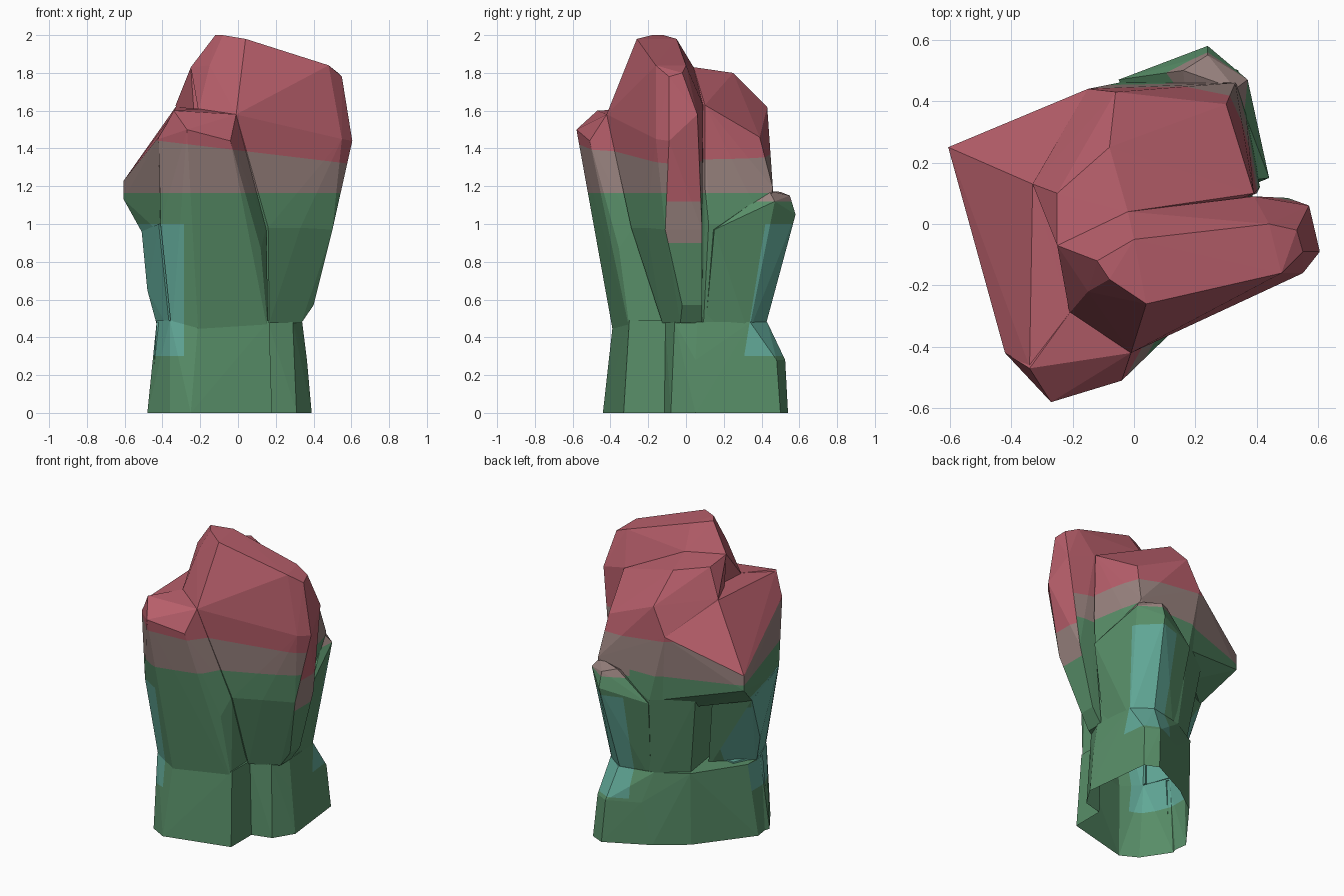
import bpy, bmesh
from mathutils import Vector

if "Cube" in bpy.data.objects:
    bpy.data.objects.remove(bpy.data.objects["Cube"])


def material(name, rgb):
    lin = [((c / 255 + 0.055) / 1.055) ** 2.4 for c in rgb]
    m = bpy.data.materials.new(name)
    m.diffuse_color = (*lin, 1)
    m.use_nodes = True
    m.node_tree.nodes["Principled BSDF"].inputs["Base Color"].default_value = m.diffuse_color
    return m


def chunk(name, points):
    """One faceted stone block: the convex hull of its corner points."""
    bm = bmesh.new()
    for p in points:
        bm.verts.new(p)
    res = bmesh.ops.convex_hull(bm, input=bm.verts[:])
    junk = set(res["geom_interior"] + res["geom_unused"])
    bmesh.ops.delete(bm, geom=[g for g in junk if isinstance(g, bmesh.types.BMVert)],
                     context='VERTS')
    bmesh.ops.recalc_face_normals(bm, faces=bm.faces[:])
    me = bpy.data.meshes.new(name)
    bm.to_mesh(me)
    bm.free()
    ob = bpy.data.objects.new(name, me)
    bpy.context.collection.objects.link(ob)
    return ob


def ring(z, *xy):
    return [(x, y, z) for x, y in xy]


# back half of the foot, narrowing to the waist
foot_back = chunk("foot_back",
    ring(0, (-.46, -.22), (-.48, -.08), (-.22, .26), (-.03, .4), (.25, .54),
         (.34, .5), (.39, .05), (.31, -.08), (.16, -.12)) +
    ring(.28, (.03, .43), (.23, .525), (.32, .48), (.365, .05)) +
    ring(.48, (-.43, -.2), (-.43, -.04), (-.22, .27), (-.03, .38), (.2, .43),
         (.32, .34), (.34, .06), (.29, -.06), (.16, -.11)))

# front half of the foot
foot_front = chunk("foot_front",
    ring(0, (-.25, -.44), (.18, -.33), (.18, -.1), (-.36, -.38), (-.48, -.2), (-.4, 0)) +
    ring(.49, (-.21, -.385), (.165, -.3), (.165, -.1), (-.36, -.34), (-.43, -.17), (-.35, 0)))

# front column with the sloping ledge
front_column = chunk("front_column",
    ring(.42, (-.21, -.385), (.16, -.295), (.15, -.05), (-.35, -.33), (-.3, 0)) +
    [(.12, -.355, .87), (.15, -.28, .98), (-.41, -.4, 1.0), (-.42, -.42, 1.45),
     (-.27, -.58, 1.5), (-.04, -.51, 1.44), (-.01, -.42, 1.58), (-.34, -.47, 1.6),
     (-.21, -.29, 1.61), (0, -.2, 1.55)])

# left side between waist and shoulder
left_waist = chunk("left_waist",
    ring(.43, (-.42, -.14), (-.36, -.31), (-.2, .05), (-.1, -.2)) +
    [(-.48, -.1, .65), (-.51, .03, .96), (-.42, -.38, 1.0), (-.3, .15, .96), (-.1, -.2, 1.0)])

# left shoulder, overhanging the waist
left_shoulder = chunk("left_shoulder",
    [(-.505, .02, .95), (-.41, -.37, .95), (-.25, .25, .93), (-.605, .25, 1.13),
     (-.605, .25, 1.23), (-.42, -.42, 1.46), (-.34, -.465, 1.59),
     (-.21, -.29, 1.61), (-.33, .13, 1.62), (-.15, .44, 1.44),
     (-.1, .42, 1.0), (-.1, .2, 1.6), (-.1, -.2, .95)])

# back mass
back_mass = chunk("back_mass",
    ring(.42, (.33, .09), (.3, .33), (.18, .4), (-.03, .37), (-.2, .24), (-.15, -.1)) +
    ring(1.0, (.41, .12), (.36, .41), (-.05, .46), (-.28, .3)) +
    [(-.25, -.07, 1.83), (-.25, .1, 1.81), (-.33, .13, 1.63), (-.08, .25, 1.8),
     (-.06, .43, 1.62), (-.15, .44, 1.44), (.3, .39, 1.46), (.33, .46, 1.19),
     (.39, .1, 1.63), (.4, .1, 1.2), (-.02, .04, 1.83), (-.1, -.1, 1.7)])

# fin jutting from the back right corner
back_fin = chunk("back_fin",
    ring(.42, (.32, .1), (.31, .33), (.19, .41), (0, .37), (.1, .1)) +
    [(.44, .15, .97), (.33, .44, 1.175), (.37, .47, 1.12), (.24, .58, 1.05),
     (.24, .55, 1.15), (.16, .5, 1.17), (-.05, .47, .98), (.2, .12, .97)])

# tall slab with the wing on the right and the summit plateau
tall_slab = chunk("tall_slab",
    [(-.12, -.12, 2), (-.08, -.18, 2), (.04, -.26, 1.98), (0, -.05, 1.98),
     (.44, 0, 1.84), (.48, -.16, 1.84), (.53, -.02, 1.8), (.55, -.09, 1.78),
     (.57, .06, 1.58), (.605, -.09, 1.44), (.55, -.16, 1.45), (.39, .09, 1.63),
     (-.02, .04, 1.83), (-.25, -.07, 1.83), (-.15, -.22, 1.84), (-.21, -.29, 1.6),
     (-.01, -.42, 1.58), (.16, -.29, .98), (.33, -.21, .98), (.5, -.11, .97),
     (.5, .085, .97)] +
    ring(.57, (.4, -.02), (.4, .085)) +
    ring(.475, (.335, -.03), (.335, .085), (.29, -.05), (.165, -.125), (.1, .05)))

# merge the chunks into one stone
rock = foot_back
rock.name = "rock_pillar"
bpy.context.view_layer.objects.active = rock
for other in (foot_front, front_column, left_waist, left_shoulder, back_mass,
              back_fin, tall_slab):
    mod = rock.modifiers.new("merge", 'BOOLEAN')
    mod.operation, mod.solver, mod.object = 'UNION', 'EXACT', other
    bpy.ops.object.modifier_apply(modifier=mod.name)
    bpy.data.objects.remove(other)

for m in (material("moss_green", (88, 142, 104)), material("taupe_band", (152, 130, 126)),
          material("rose_red", (182, 94, 106)), material("teal_patch", (97, 168, 151))):
    rock.data.materials.append(m)

# open underside, then cuts along the colour borders
bm = bmesh.new()
bm.from_mesh(rock.data)
bm.normal_update()
under = [f for f in bm.faces if f.normal.z < -.9 and f.calc_center_median().z < .01]
bmesh.ops.delete(bm, geom=under, context='FACES')
bmesh.ops.triangulate(bm, faces=bm.faces[:])
cuts = [((0, 0, z), (0, 0, 1)) for z in (.3, .9, 1.0, 1.12, 1.165)]
cuts += [((0, 0, 1.39), (.12, 0, 1)), ((-.285, 0, 0), (1, 0, 0)),
         ((.1, 0, 0), (1, 0, 0)), ((0, .34, .5), (0, 1, -.16))]
for co, no in cuts:
    bmesh.ops.bisect_plane(bm, geom=bm.verts[:] + bm.edges[:] + bm.faces[:],
                           dist=1e-5, plane_co=co, plane_no=Vector(no).normalized())

# colour by height, with lower borders on the wing and teal in the hollows
bm.normal_update()
for f in bm.faces:
    x, y, z = f.calc_center_median()
    n = f.normal
    wing = n.x > .8 and x > .44 and y < .1
    slope = n.z > .3 and z > 1.165 and y < .43
    low, high = (.9, 1.12) if wing else (1.165, 1.39 - .12 * x)
    if y > .42 and x > .1 and z > 1.12:
        low = 1.12
    left_hollow = x < -.285 and y < (.02 if z > .48 else -.1)
    back_hollow = x > .1 and y > .34 + .16 * (z - .5)
    if z > high or slope:
        f.material_index = 2
    elif z > low:
        f.material_index = 1
    elif .3 < z < 1.0 and (left_hollow or back_hollow):
        f.material_index = 3
    else:
        f.material_index = 0
    f.smooth = False
bm.to_mesh(rock.data)
bm.free()
